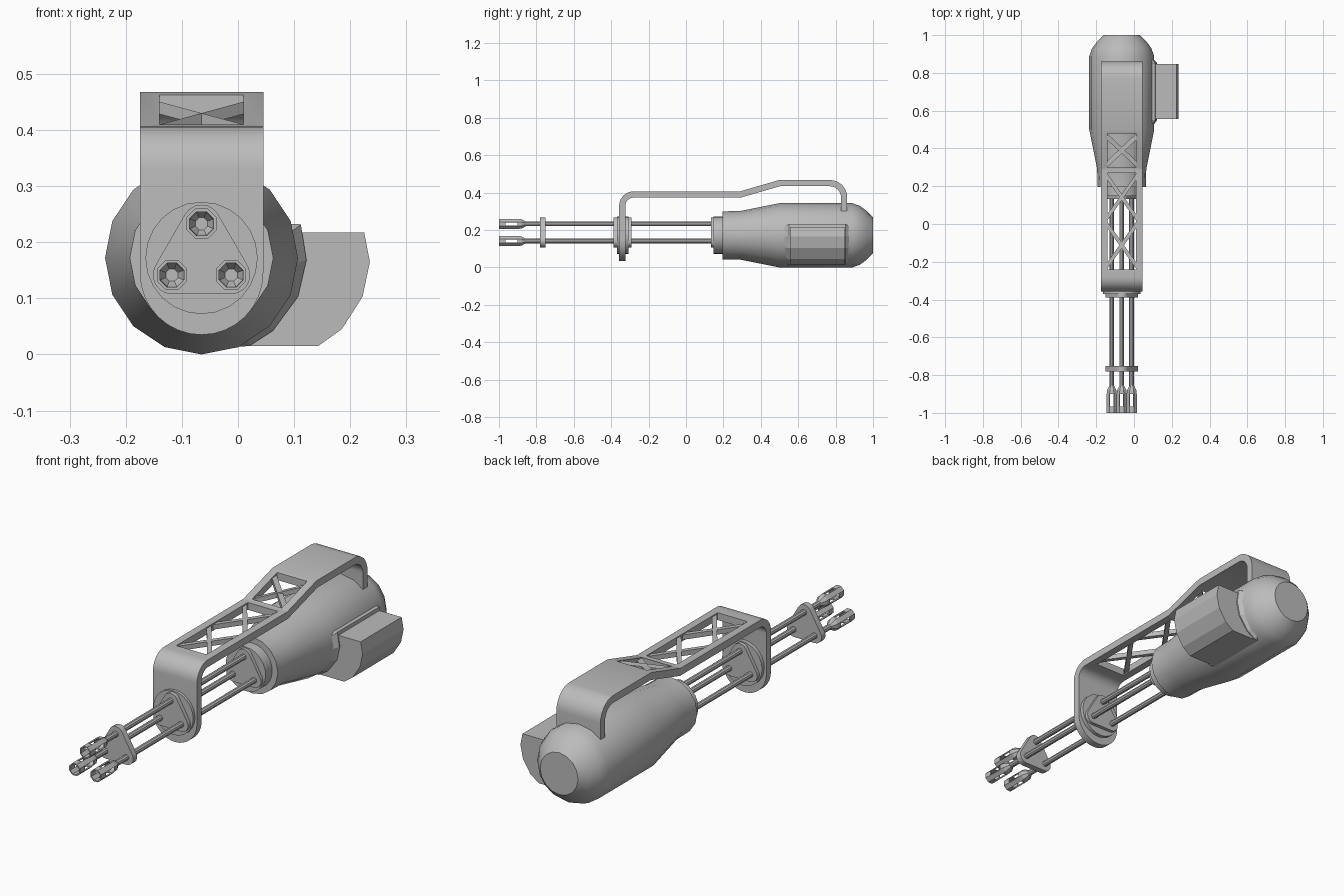
import bpy, bmesh, math
from mathutils import Vector

if "Cube" in bpy.data.objects:
    bpy.data.objects.remove(bpy.data.objects["Cube"])

CX, CZ = -0.065, 0.172          # main axis runs along y
grey = bpy.data.materials.new("metal_grey")
grey.diffuse_color = (0.5, 0.5, 0.5, 1)
grey.use_nodes = True
grey.node_tree.nodes["Principled BSDF"].inputs["Base Color"].default_value = grey.diffuse_color


def finish(name, bm, smooth=True):
    bmesh.ops.recalc_face_normals(bm, faces=bm.faces)
    me = bpy.data.meshes.new(name)
    bm.to_mesh(me)
    bm.free()
    ob = bpy.data.objects.new(name, me)
    bpy.context.collection.objects.link(ob)
    me.materials.append(grey)
    if smooth:
        bpy.ops.object.select_all(action='DESELECT')
        ob.select_set(True)
        bpy.context.view_layer.objects.active = ob
        bpy.ops.object.shade_smooth_by_angle(angle=math.radians(32))
    return ob


def loft(name, rings, cap=True, smooth=True):
    """Join equal-length loops of points into a skin."""
    bm = bmesh.new()
    vs = [[bm.verts.new(p) for p in r] for r in rings]
    n = len(vs[0])
    for a, b in zip(vs, vs[1:]):
        for i in range(n):
            j = (i + 1) % n
            bm.faces.new((a[i], a[j], b[j], b[i]))
    if cap:
        bm.faces.new(vs[0])
        bm.faces.new(vs[-1])
    return finish(name, bm, smooth)


def circle(x, y, z, r, n, turn=0.0):
    return [(x + r * math.cos(turn + math.tau * i / n), y,
             z + r * math.sin(turn + math.tau * i / n)) for i in range(n)]


def lathe(name, profile, n, x=CX, z=CZ, turn=0.0):
    return loft(name, [circle(x, y, z, r, n, turn) for y, r in profile])


def extrude_y(name, pts, y0, y1, smooth=True):
    return loft(name, [[(x, y, z) for x, z in pts] for y in (y0, y1)], smooth=smooth)


def fillet(pts, radii, steps=6):
    """Round the corners of an open path."""
    out = [Vector(pts[0])]
    for a, p, b, r in zip(pts, pts[1:], pts[2:], radii):
        p = Vector(p)
        u, v = (Vector(a) - p).normalized(), (Vector(b) - p).normalized()
        if r == 0:
            out.append(p)
            continue
        half = u.angle(v) / 2
        s, e = p + u * r / math.tan(half), p + v * r / math.tan(half)
        c = p + (u + v).normalized() * r / math.sin(half)
        for i in range(steps + 1):
            d = (s - c).lerp(e - c, i / steps)
            out.append(c + d.normalized() * r)
    return out + [Vector(pts[-1])]


# Main housing with a domed rear
lathe("housing", [(0.195, 0.128), (0.29, 0.13), (0.5, 0.172), (0.888, 0.172),
                  (0.93, 0.157), (0.967, 0.13), (1.0, 0.095)], 16)
lathe("housing_front_disc", [(0.148, 0.1), (0.21, 0.1)], 24)
lathe("bracket_disc", [(-0.37, 0.1), (-0.308, 0.1)], 24)

# Barrel positions, one up and two down
barrels = [(CX + 0.061 * math.cos(a), CZ + 0.061 * math.sin(a))
           for a in (math.radians(d) for d in (90, 210, 330))]

# Rounded triangular clamps around the three barrels
tri = []
for k, (bx, bz) in enumerate(barrels):
    for i in range(7):
        a = math.radians(30 + 120 * k + 20 * i)
        tri.append((bx + 0.034 * math.cos(a), bz + 0.034 * math.sin(a)))
for name, y0, y1 in (("front_clamp", -0.78, -0.752), ("middle_clamp", -0.388, -0.292),
                     ("rear_clamp", 0.133, 0.16)):
    extrude_y(name, tri, y0, y1)

# Barrels with slotted, hollow muzzles
for k, (bx, bz) in enumerate(barrels):
    lathe("barrel_%d" % k, [(-0.865, 0.013), (0.15, 0.013)], 10, bx, bz)
    turn = math.pi / 8
    m = loft("muzzle_%d" % k, [circle(bx, y, bz, r, 8, turn) for y, r in
             ((-1, 0.029), (-0.965, 0.029), (-0.9, 0.029), (-0.88, 0.027), (-0.855, 0.013))],
             cap=False, smooth=False)
    bm = bmesh.new()
    bm.from_mesh(m.data)
    slots = [f for f in bm.faces if -0.94 < f.calc_center_median().y < -0.92
             and max(abs(f.normal.x), abs(f.normal.z)) > 0.98]
    bmesh.ops.delete(bm, geom=slots, context='FACES')
    bm.to_mesh(m.data)
    bm.free()
    mod = m.modifiers.new("wall", 'SOLIDIFY')
    mod.thickness = 0.006
    mod.offset = -1

# Carrying bracket: a bent strip over the housing
T, HW = 0.033, 0.11
path = fillet([(-0.341, 0.145), (-0.341, 0.39), (0.29, 0.39), (0.5, 0.451),
               (0.845, 0.451), (0.845, 0.29)], [0.06, 0, 0, 0.075])
left, right = [], []
for i, p in enumerate(path):
    d0 = (p - path[max(i - 1, 0)]).normalized() if i else (path[1] - p).normalized()
    d1 = (path[i + 1] - p).normalized() if i < len(path) - 1 else d0
    t = (d0 + d1).normalized()
    nrm = Vector((-t.y, t.x)) * (T / 2) / max(t.dot(d0), 0.5)
    left.append(p + nrm)
    right.append(p - nrm)
outline = left + right[::-1]
bracket = loft("bracket", [[(x, p.x, p.y) for p in outline] for x in (CX - HW, CX + HW)])
# rounded lower end of the front leg
extrude_y("bracket_foot", [(CX + HW * math.cos(math.pi * i / 16),
                            0.145 - HW * math.sin(math.pi * i / 16)) for i in range(17)],
          -0.341 - T / 2, -0.341 + T / 2)

# Windows cut through the bracket
windows = [(-0.24, 0.27), (0.3, 0.48)]
for k, (y0, y1) in enumerate(windows):
    sq = [(CX - 0.075, 0.3), (CX + 0.075, 0.3), (CX + 0.075, 0.6), (CX - 0.075, 0.6)]
    cut = extrude_y("window_cutter_%d" % k, sq, y0, y1, smooth=False)
    cut.hide_render = True
    cut.hide_set(True)
    mod = bracket.modifiers.new("window", 'BOOLEAN')
    mod.object = cut
    mod.solver = 'EXACT'


# Crossed braces inside the windows
def strip_z(y):
    return 0.39 + max(0, y - 0.29) * 0.061 / 0.21


def brace(name, y0, y1, side):
    w, h = 0.017, 0.011
    ends = []
    for x, y in ((CX - 0.08 * side, y0), (CX + 0.08 * side, y1)):
        z = strip_z(y)
        ends.append([(x, y - w, z - h), (x, y + w, z - h), (x, y + w, z + h), (x, y - w, z + h)])
    loft(name, ends, smooth=False)


for k, (y0, y1) in enumerate([(-0.225, 0.0), (0.03, 0.255), (0.315, 0.465)]):
    for side in (-1, 1):
        brace("brace_%d_%s" % (k, "left" if side < 0 else "right"), y0, y1, side)

# Side magazine and its chamfered collar on the housing
extrude_y("magazine", [(-0.03, 0.015), (0.143, 0.015), (0.185, 0.045), (0.222, 0.103),
                       (0.235, 0.165), (0.225, 0.217), (0.0, 0.217)], 0.555, 0.848, False)
collar = [(-0.03, 0.012), (0.02, 0.015), (0.062, 0.042), (0.107, 0.103),
          (0.122, 0.168), (0.112, 0.232), (0.0, 0.235)]
mid = Vector((0.0, 0.14))
loft("magazine_collar", [[(mid.x + (x - mid.x) * s, y, mid.y + (z - mid.y) * s) for x, z in collar]
                         for y, s in ((0.525, 0.86), (0.55, 1), (0.853, 1), (0.872, 0.86))],
     smooth=False)
